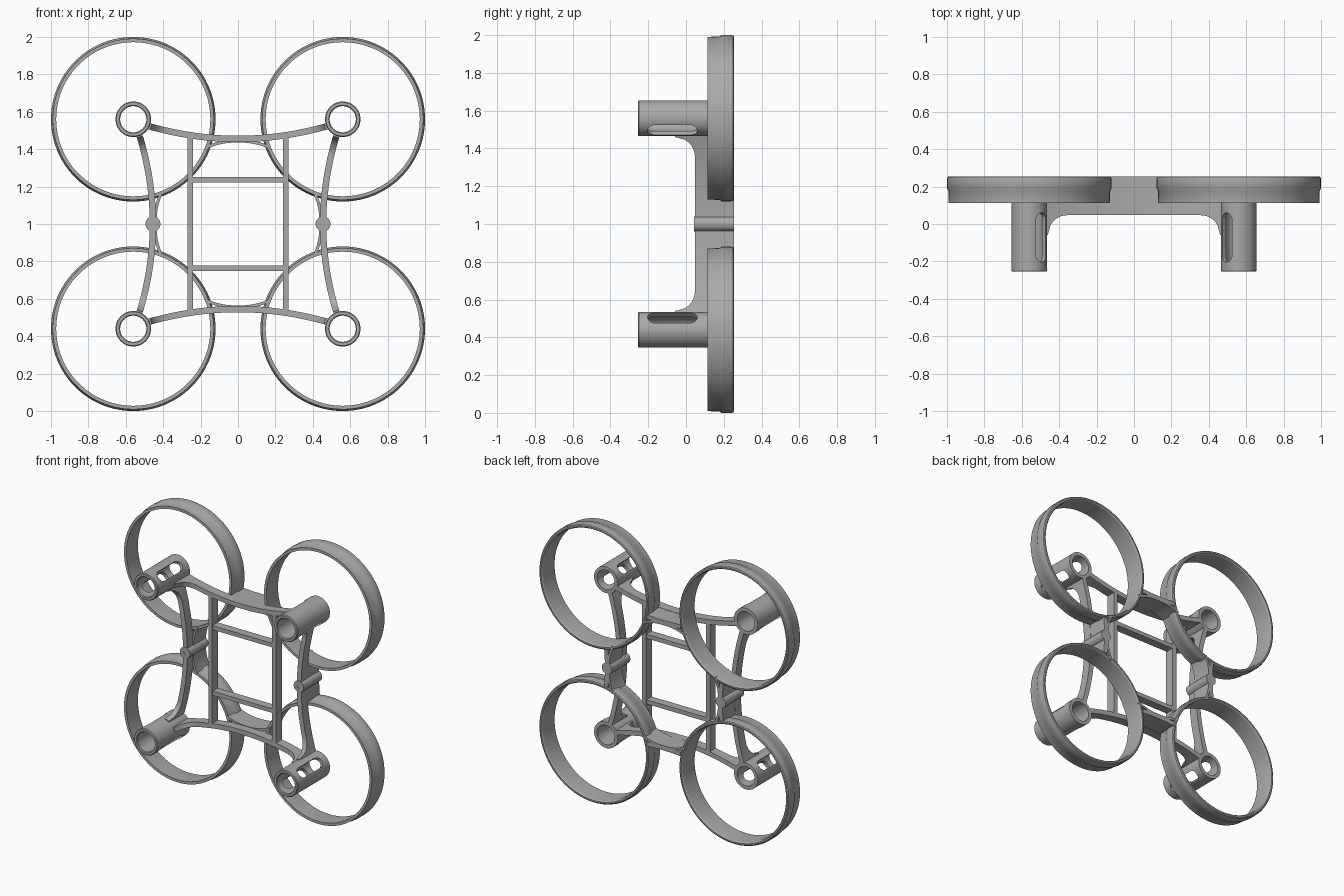
import bpy, bmesh, math
from mathutils import Matrix, Vector

cube = bpy.data.objects.get("Cube")
if cube:
    bpy.data.objects.remove(cube)

grey = bpy.data.materials.new("light_grey")
grey.use_nodes = True
GREY = (0.4, 0.4, 0.4, 1)
grey.diffuse_color = GREY
grey.node_tree.nodes["Principled BSDF"].inputs["Base Color"].default_value = GREY

MID = 1.0            # height of the centre
ARM = 0.56           # rotor offset from the centre
FRONT, JOIN, BACK = 0.047, 0.115, 0.255


def finish(bm, name):
    bmesh.ops.recalc_face_normals(bm, faces=bm.faces)
    mesh = bpy.data.meshes.new(name)
    bm.to_mesh(mesh)
    bm.free()
    mesh.materials.append(grey)
    obj = bpy.data.objects.new(name, mesh)
    bpy.context.collection.objects.link(obj)
    return obj


def smooth(obj):
    bpy.ops.object.select_all(action='DESELECT')
    obj.select_set(True)
    bpy.context.view_layer.objects.active = obj
    bpy.ops.object.shade_smooth_by_angle(angle=math.radians(30))


def revolve(name, profile, x, z, steps):
    """Turn a closed (radius, y) profile about a front-to-back axis."""
    bm = bmesh.new()
    rings = []
    for i in range(steps):
        a = math.tau * i / steps
        rings.append([bm.verts.new((x + r * math.cos(a), y, z + r * math.sin(a)))
                      for r, y in profile])
    n = len(profile)
    for i in range(steps):
        a, b = rings[i], rings[(i + 1) % steps]
        for j in range(n):
            k = (j + 1) % n
            bm.faces.new((a[j], a[k], b[k], b[j]))
    return finish(bm, name)


def strip(name, path, width, front, back):
    """Sweep a rectangle along (x, z) points; front(i) gives the front edge."""
    bm = bmesh.new()
    rows = []
    for i, p in enumerate(path):
        t = (path[min(i + 1, len(path) - 1)] - path[max(i - 1, 0)]).normalized()
        n = Vector((-t.y, t.x)) * width / 2
        a, b, f = p + n, p - n, front(i)
        rows.append([bm.verts.new(c) for c in
                     ((a.x, f, a.y), (b.x, f, b.y), (b.x, back, b.y), (a.x, back, a.y))])
    for r, s in zip(rows, rows[1:]):
        for j in range(4):
            k = (j + 1) % 4
            bm.faces.new((r[j], r[k], s[k], s[j]))
    bm.faces.new(rows[0])
    bm.faces.new(rows[-1][::-1])
    obj = finish(bm, name)
    smooth(obj)
    return obj


def box(name, centre, size):
    bm = bmesh.new()
    bmesh.ops.create_cube(bm, size=1, matrix=Matrix.Translation(centre) @ Matrix.Diagonal((*size, 1)))
    return finish(bm, name)


def slot_cutter(x, z, angle):
    """Round-ended bar that runs across a motor tube."""
    bm = bmesh.new()
    r, y0, y1 = 0.037, -0.167, 0.023
    outline = []
    for end, start in ((y1, 0), (y0, math.pi)):
        for i in range(9):
            a = start + math.pi * i / 8
            outline.append((0, end + r * math.sin(a), r * math.cos(a)))
    face = bm.faces.new([bm.verts.new((-0.2, y, h)) for _, y, h in outline])
    out = bmesh.ops.extrude_face_region(bm, geom=[face])
    bmesh.ops.translate(bm, vec=(0.4, 0, 0),
                        verts=[v for v in out["geom"] if isinstance(v, bmesh.types.BMVert)])
    bmesh.ops.transform(bm, verts=bm.verts,
                        matrix=Matrix.Translation((x, 0, z)) @ Matrix.Rotation(angle, 4, 'Y'))
    return finish(bm, "slot_cutter")


# Rotor guards and slotted motor tubes
guard = [(0.412, 0.113), (0.431, 0.113), (0.432, 0.175), (0.44, 0.19), (0.44, 0.24),
         (0.437, 0.25), (0.43, BACK), (0.42, BACK), (0.414, 0.248), (0.412, 0.235)]
tube = [(0.07, -0.25), (0.075, -0.255), (0.09, -0.255), (0.095, -0.25), (0.095, JOIN), (0.07, JOIN)]
for sx, side in ((1, "left"), (-1, "right")):
    for sz, level in ((1, "upper"), (-1, "lower")):
        x, z = sx * ARM, MID + sz * ARM
        smooth(revolve(f"{level}_{side}_rotor_guard", guard, x, z, 96))
        mount = revolve(f"{level}_{side}_motor_tube", tube, x, z, 48)
        cutter = slot_cutter(x, z, sx * sz * math.pi / 4)
        mod = mount.modifiers.new("slots", 'BOOLEAN')
        mod.object = cutter
        mod.solver = 'EXACT'
        smooth(mount)
        bpy.ops.object.modifier_apply(modifier=mod.name)
        bpy.data.objects.remove(cutter)
        smooth(mount)

# Bowed arms between motor tubes, with curved gussets at both ends
REACH, FILLET, STEPS = 0.48, 0.105, 64


def bow(half, steps, offset, bend, place):
    ts = [half * (2 * i / steps - 1) for i in range(steps + 1)]
    return [Vector(place(t, offset + bend * t * t)) for t in ts]


def gusset(i):
    t = REACH * abs(2 * i / STEPS - 1)
    d = max(0, t - (0.465 - FILLET))
    return FRONT - FILLET + math.sqrt(max(0, FILLET ** 2 - min(d, FILLET) ** 2))


for s, across, along in ((1, "upper", "left"), (-1, "lower", "right")):
    def level(t, d):
        return (t, MID + s * d)

    def upright(t, d):
        return (s * d, MID + t)

    for name, place, offset, bend in ((f"{across}_arm", level, 0.455, 0.3),
                                      (f"{along}_arm", upright, 0.455, 0.32)):
        strip(name, bow(REACH, STEPS, offset, bend, place), 0.034, gusset, JOIN)
        strip(name + "_rear_wall", bow(0.135, 16, offset, bend, place), 0.03,
              lambda i: JOIN - 0.01, BACK)
        # Thin web that blends the two neighbouring guards together
        web = []
        for i in range(25):
            t = 0.17 * (i / 12 - 1)
            web.append(Vector(place(t, offset - 0.012 - 1.1 * max(0, abs(t) - 0.02) ** 2 * 1.4)))
        strip(name + "_guard_web", web, 0.016, lambda i: JOIN - 0.005, BACK)

    # Screw post halfway along each side arm
    post = [(0.012, FRONT - 0.004), (0.04, FRONT - 0.004), (0.04, BACK), (0.012, BACK)]
    smooth(revolve(f"{along}_screw_post", post, s * 0.455, MID, 32))

    # Battery frame rails and crossbars
    box(f"{along}_frame_rail", (s * 0.255, 0.081, MID), (0.031, 0.068, 0.93))
    box(f"{across}_crossbar", (0, 0.081, MID + s * 0.237), (0.5, 0.06, 0.03))
